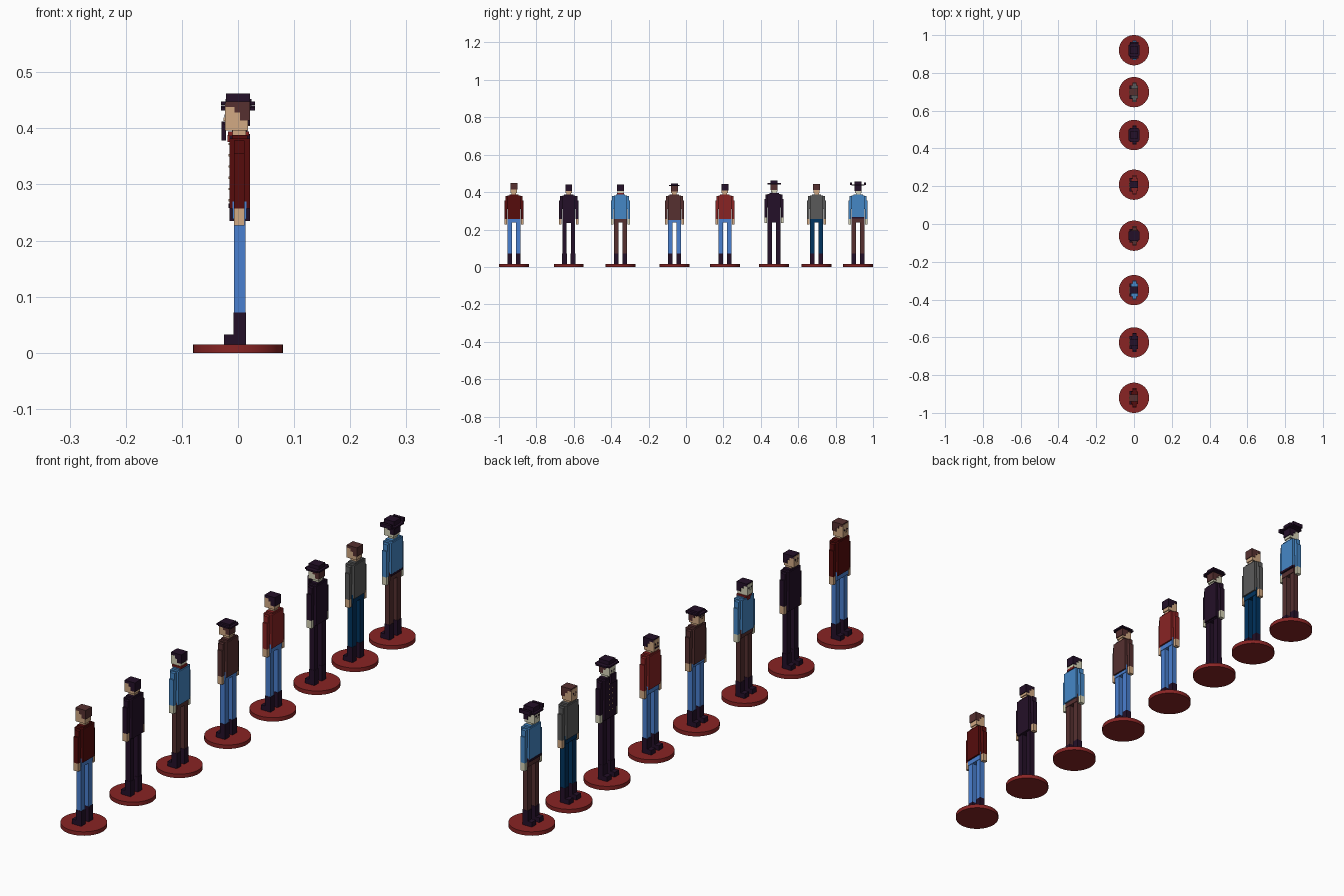
import bpy, bmesh, math
from mathutils import Matrix, Vector


def mat(name, hex_code):
    m = bpy.data.materials.new(name)
    c = [int(hex_code[i:i + 2], 16) / 255 for i in (0, 2, 4)]
    lin = [v / 12.92 if v <= 0.04045 else ((v + 0.055) / 1.055) ** 2.4 for v in c]
    m.diffuse_color = (*lin, 1)
    return m


MATS = {n: mat(n, h) for n, h in dict(
    maroon="560c0c", denim="4a80d0", black="241028", light_blue="4587c6", brown="563030",
    red="882424", grey="5a5a5a", navy="00335f", tan="d2aa84", pale="d6d4b8").items()}


def boxes(name, color, y0, specs, mirror=False):
    """One object from boxes given as (x0, x1, y0, y1, z0, z1)."""
    bm = bmesh.new()
    if mirror:
        specs = specs + [(a, b, -d, -c, e, f) for a, b, c, d, e, f in specs]
    for a, b, c, d, e, f in specs:
        mx = Matrix.Translation(((a + b) / 2, (c + d) / 2, (e + f) / 2)) @ Matrix.Diagonal((b - a, d - c, f - e, 1))
        bmesh.ops.create_cube(bm, size=1, matrix=mx)
    me = bpy.data.meshes.new(name)
    bm.to_mesh(me)
    bm.free()
    me.materials.append(MATS[color])
    ob = bpy.data.objects.new(name, me)
    ob.location.y = y0
    bpy.context.collection.objects.link(ob)
    return ob


def figure(y, shirt, pants, skin, hair, hem, top, hat=None, shoulder=0.388):
    # round base
    bpy.ops.mesh.primitive_cylinder_add(vertices=48, radius=0.08, depth=0.015, location=(0, y, 0.0075))
    base = bpy.context.object
    base.name = "base"
    base.data.materials.append(MATS["red"])
    bpy.ops.object.shade_smooth_by_angle()
    # boots, legs and hips
    boots = [(-0.008, 0.014, 0.010, 0.035, 0.015, 0.072), (-0.025, 0.014, 0.010, 0.035, 0.015, 0.033)]
    boxes("boots", "black", y, boots, True)
    boxes("trousers", pants, y, [(-0.007, 0.013, 0.011, 0.034, 0.072, 0.25)], True)
    boxes("hips", pants, y, [(-0.010, 0.015, -0.034, 0.034, 0.238, 0.27)])
    # torso with stepped shoulders, sleeves and hands
    boxes("torso", shirt, y, [(-0.015, 0.021, -0.034, 0.034, hem, shoulder - 0.006),
                              (-0.011, 0.017, -0.025, 0.025, shoulder - 0.006, shoulder)])
    s = shoulder - 0.388
    boxes("sleeves", shirt, y, [(-0.007, 0.012, 0.034, 0.046, 0.31 + s, 0.378 + s),
                                (-0.007, 0.012, 0.037, 0.051, 0.257 + s, 0.355 + s)], True)
    boxes("hands", skin, y, [(-0.007, 0.012, 0.038, 0.051, 0.227 + s, 0.257 + s)], True)
    # neck, head, ears, nose
    boxes("head", skin, y, [(-0.010, 0.014, -0.012, 0.012, shoulder - 0.002, 0.402),
                            (-0.023, 0.018, -0.017, 0.017, 0.396 + s, top - 0.004),
                            (-0.026, -0.022, -0.003, 0.003, 0.413, 0.419)])
    # hair in steps from the crown down the back
    boxes("hair", hair, y, [(-0.022, 0.021, -0.0185, 0.0185, top - 0.010, top),
                            (-0.006, 0.021, -0.0185, 0.0185, top - 0.020, top - 0.008),
                            (0.004, 0.021, -0.0185, 0.0185, top - 0.034, top - 0.018)])
    boxes("eyes", "black", y, [(-0.0245, -0.022, 0.005, 0.010, 0.420, 0.425)], True)
    # hat with brim and crown
    if hat:
        r, zb, zt = hat
        boxes("hat", "black", y, [(-0.030, 0.030, -r * 0.8, r * 0.8, zb, zb + 0.006),
                                  (-0.021, 0.023, -r, r, zb, zb + 0.006),
                                  (-0.021, 0.021, -0.019, 0.019, zb, zt)])


figure(-0.92, "maroon", "denim", "tan", "brown", 0.257, 0.448)
figure(-0.627, "black", "black", "tan", "black", 0.235, 0.440)
figure(-0.35, "light_blue", "brown", "pale", "black", 0.255, 0.440)
figure(-0.062, "brown", "denim", "tan", "brown", 0.250, 0.438, (0.028, 0.432, 0.445))
figure(0.208, "red", "denim", "tan", "black", 0.257, 0.443)
figure(0.471, "black", "black", "pale", "brown", 0.243, 0.445, (0.036, 0.442, 0.462), 0.396)
figure(0.698, "grey", "navy", "tan", "brown", 0.257, 0.444)
figure(0.92, "light_blue", "brown", "pale", "black", 0.265, 0.440, (0.034, 0.435, 0.458))

# neckerchief, beard, coat buttons, moustache, belt and rolled brim
boxes("neckerchief", "red", -0.35, [(-0.018, 0.020, -0.019, 0.019, 0.386, 0.394),
                                    (-0.019, -0.014, -0.008, 0.008, 0.376, 0.388)])
boxes("beard", "black", 0.471, [(-0.029, -0.021, -0.014, 0.014, 0.378, 0.412)])
boxes("coat_buttons", "tan", 0.471,
      [(-0.017, -0.0145, 0.007, 0.011, z, z + 0.004) for z in (0.27, 0.29, 0.31, 0.33, 0.35, 0.37)], True)
boxes("moustache", "black", 0.208, [(-0.0255, -0.022, -0.010, 0.010, 0.407, 0.412)])
boxes("belt", "black", 0.92, [(-0.0165, 0.0215, -0.0345, 0.0345, 0.258, 0.266)])
boxes("rolled_brim", "black", 0.92, [(-0.022, 0.024, 0.033, 0.043, 0.438, 0.452)], True)
